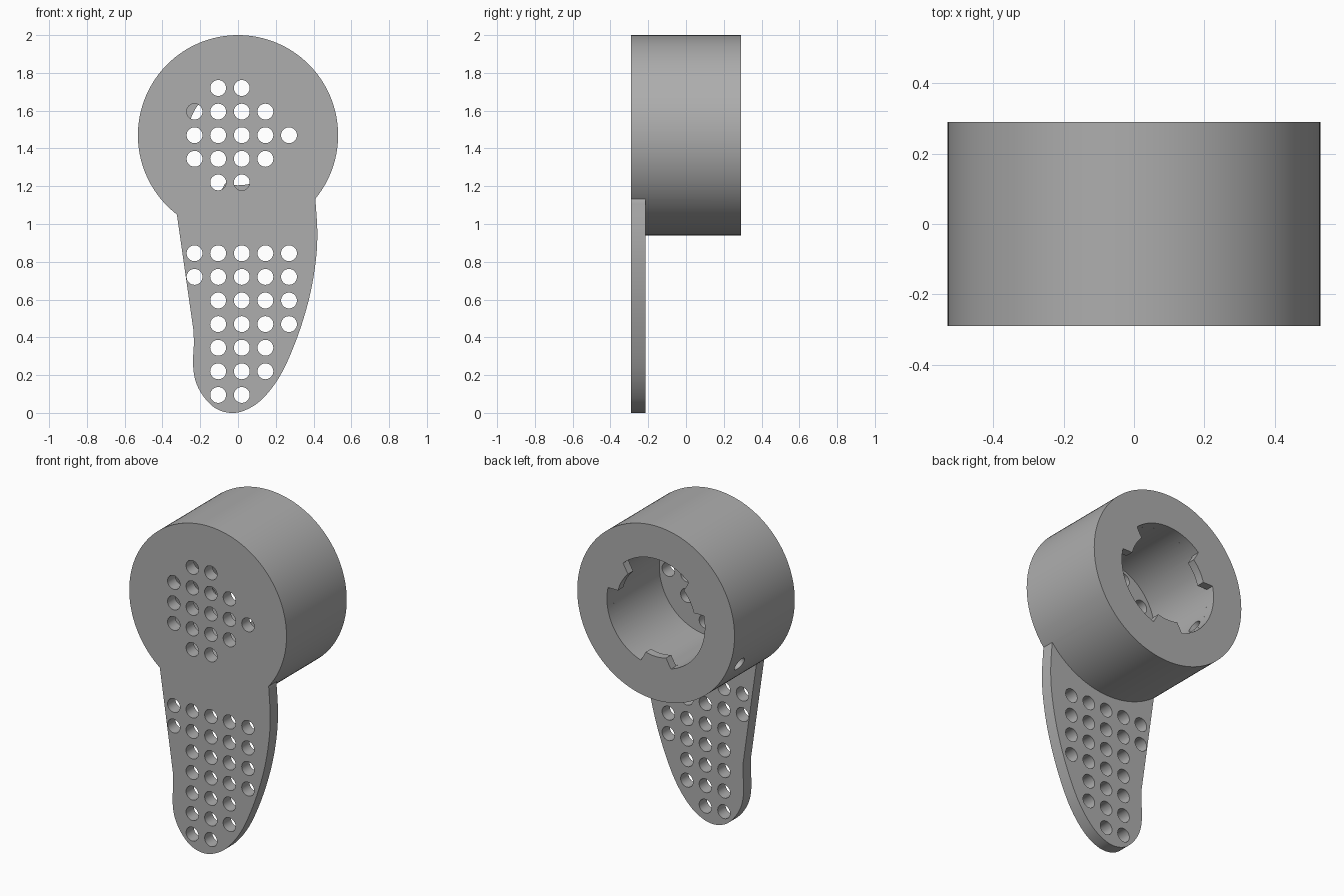
import bpy, bmesh
from math import sin, cos, pi, radians, hypot
from mathutils import Matrix, Vector

if "Cube" in bpy.data.objects:
    bpy.data.objects.remove(bpy.data.objects["Cube"], do_unlink=True)

FRONT, BACK, PLATE = -0.29, 0.29, -0.215   # plate runs from FRONT to PLATE
CZ, R_OUT, R_BORE, R_TAB = 1.47, 0.53, 0.33, 0.265
TAB_DEPTH = 0.05

grey = bpy.data.materials.new("plain grey")
grey.use_nodes = True
colour = (0.42, 0.42, 0.42, 1)
grey.diffuse_color = colour
grey.node_tree.nodes["Principled BSDF"].inputs["Base Color"].default_value = colour


def finish(bm, name):
    bmesh.ops.recalc_face_normals(bm, faces=bm.faces)
    mesh = bpy.data.meshes.new(name)
    bm.to_mesh(mesh)
    bm.free()
    mesh.materials.append(grey)
    obj = bpy.data.objects.new(name, mesh)
    bpy.context.collection.objects.link(obj)
    return obj


def add_prism(bm, outline, y0, y1):
    """Extrude an (x, z) outline along y."""
    face = bm.faces.new([bm.verts.new((x, y0, z)) for x, z in outline])
    new = bmesh.ops.extrude_face_region(bm, geom=[face])["geom"]
    verts = [v for v in new if isinstance(v, bmesh.types.BMVert)]
    bmesh.ops.translate(bm, verts=verts, vec=(0, y1 - y0, 0))


def prism(name, outline, y0, y1):
    bm = bmesh.new()
    add_prism(bm, outline, y0, y1)
    return finish(bm, name)


def circle(x, z, r, n):
    return [(x + r * cos(2 * pi * i / n), z + r * sin(2 * pi * i / n)) for i in range(n)]


def smooth_path(points, steps=8):
    """Catmull-Rom curve through the points."""
    p = [Vector(q) for q in points]
    p = [2 * p[0] - p[1]] + p + [2 * p[-1] - p[-2]]
    out = []
    for a, b, c, d in zip(p, p[1:], p[2:], p[3:]):
        for i in range(steps):
            t = i / steps
            out.append(tuple(0.5 * (2 * b + (c - a) * t + (2 * a - 5 * b + 4 * c - d) * t**2
                                    + (3 * b - a - 3 * c + d) * t**3)))
    return out + [tuple(p[-2])]


def boolean(target, tool, operation):
    mod = target.modifiers.new(operation.lower(), "BOOLEAN")
    mod.operation, mod.object, mod.solver = operation, tool, "EXACT"
    bpy.context.view_layer.objects.active = target
    bpy.ops.object.modifier_apply(modifier=mod.name)
    bpy.data.objects.remove(tool, do_unlink=True)


# Round housing joined to the flat tapering arm
body = prism("perforated_arm_with_socket", circle(0, CZ, R_OUT, 128), FRONT, BACK)
arm_edge = smooth_path([
    (0.41, 1.13), (0.42, 0.95), (0.41, 0.79), (0.375, 0.6), (0.31, 0.39), (0.225, 0.2),
    (0.13, 0.075), (0.04, 0.015), (-0.04, 0), (-0.12, 0.025), (-0.185, 0.09),
    (-0.225, 0.17), (-0.238, 0.26), (-0.234, 0.36), (-0.235, 0.43)])
arm_top = [(-0.325, 1.06), (-0.3, 1.1), (0, 1.05), (0.39, 1.17)]
boolean(body, prism("arm", arm_edge + arm_top, FRONT, PLATE), "UNION")

# Socket bore, with three locking tabs at its mouth
boolean(body, prism("bore", circle(0, CZ, R_BORE, 96), PLATE, BACK - TAB_DEPTH), "DIFFERENCE")
mouth = []
for i in range(360):
    off = abs((i - 30 + 60) % 120 - 60)          # degrees from nearest tab
    ramp = min(max((off - 15) / 3, 0), 1)
    r = R_TAB + (R_BORE - R_TAB) * ramp
    if i % 3 == 0 or 14 < off < 19:
        mouth.append((r * cos(radians(i)), CZ + r * sin(radians(i))))
boolean(body, prism("mouth", mouth, BACK - TAB_DEPTH - 0.01, BACK + 0.1), "DIFFERENCE")

# Grid of round holes through the plate
STEP, HOLE = 0.125, 0.042
arm_rows = [(1, 2), (1, 2, 3), (1, 2, 3), (1, 2, 3, 4), (1, 2, 3, 4), range(5), range(5)]
cells = [(c, r) for r, cols in enumerate(arm_rows) for c in cols]
cells += [(c, r) for r in range(9, 14) for c in range(5)
          if hypot(-0.23 + c * STEP, 0.095 + r * STEP - CZ) < 0.28]
bm = bmesh.new()
for c, r in cells:
    add_prism(bm, circle(-0.23 + c * STEP, 0.095 + r * STEP, HOLE, 32), FRONT - 0.05, PLATE + 0.03)
boolean(body, finish(bm, "holes"), "DIFFERENCE")

# Radial screw hole in the housing wall
angle = radians(206)
direction = Vector((cos(angle), 0, sin(angle)))
centre = direction * 0.43 + Vector((0, BACK - 0.125, CZ))
bm = bmesh.new()
bmesh.ops.create_cone(bm, cap_ends=True, segments=32, radius1=0.042, radius2=0.042, depth=0.3,
                      matrix=Matrix.Translation(centre) @ direction.to_track_quat("Z", "Y").to_matrix().to_4x4())
boolean(body, finish(bm, "screw_hole"), "DIFFERENCE")

# Smooth curved walls, crisp rims
bpy.ops.object.select_all(action="DESELECT")
body.select_set(True)
bpy.context.view_layer.objects.active = body
bpy.ops.object.shade_smooth_by_angle(angle=radians(30))
